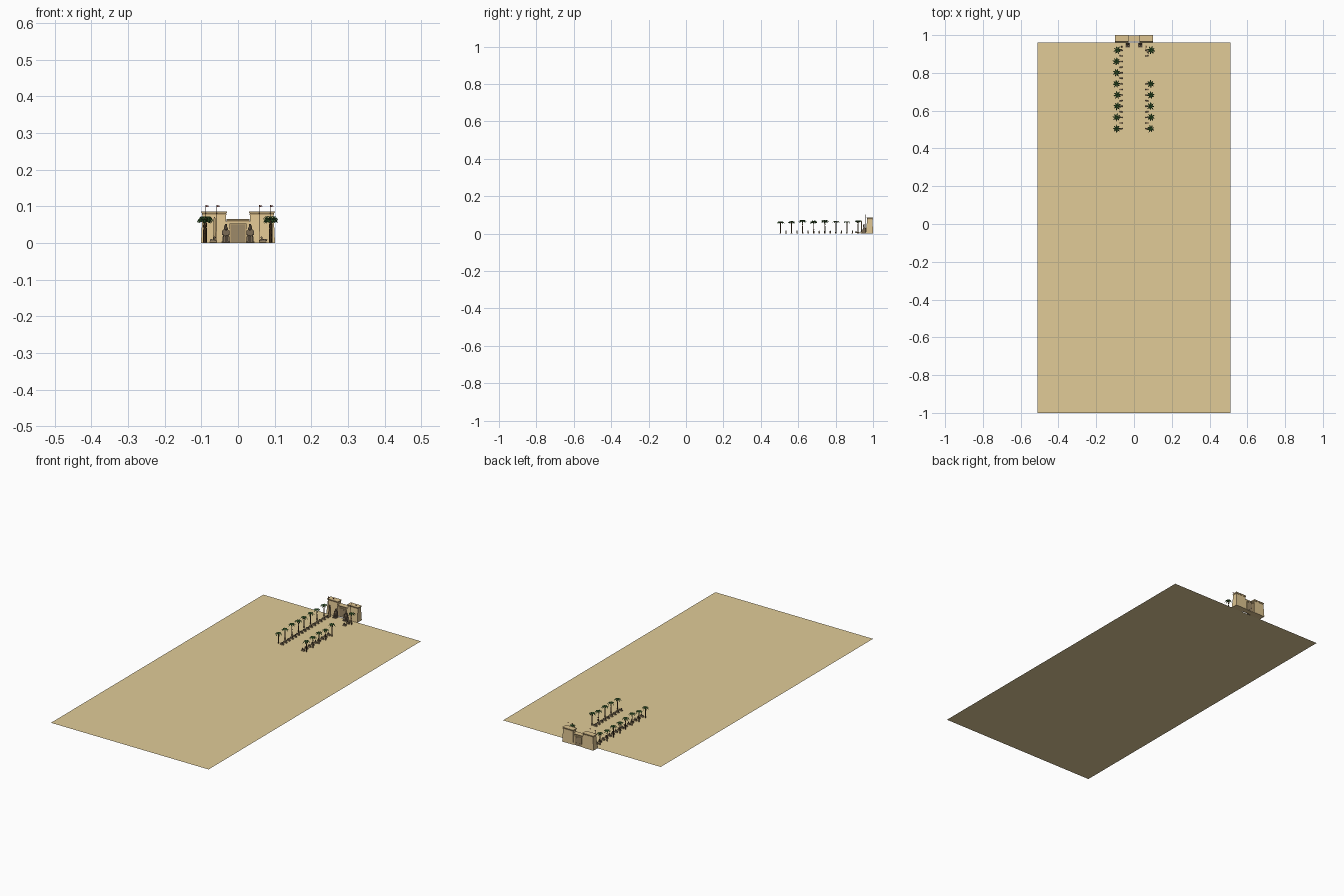
import bpy, bmesh, math, random
from mathutils import Vector, Matrix

if "Cube" in bpy.data.objects:
    bpy.data.objects.remove(bpy.data.objects["Cube"])

random.seed(4)

def mat(name, r, g, b):
    m = bpy.data.materials.new(name)
    m.diffuse_color = (*[(c / 255) ** 2.2 for c in (r, g, b)], 1)
    m.use_nodes = True
    m.node_tree.nodes["Principled BSDF"].inputs["Base Color"].default_value = m.diffuse_color
    return m

SAND = mat("sand", 224, 202, 150)
LIME = mat("limestone", 220, 194, 143)
TRIM = mat("trim stone", 184, 158, 114)
STATUE = mat("dark statue stone", 122, 106, 86)
DOOR = mat("door wood", 156, 136, 104)
BARK = mat("palm bark", 104, 80, 54)
LEAF = mat("palm leaf", 66, 108, 56)
POLE = mat("pole wood", 92, 70, 50)
FLAG = mat("flag cloth", 130, 60, 48)
G = .0006   # parts rest just above the floor sheet

def frustum(bm, x, y, z0, z1, b, t, off=(0, 0)):
    """Tapered block: half sizes b at z0 and t at z1, top shifted by off."""
    rings = []
    for z, (hx, hy), (ox, oy) in ((z0, b, (0, 0)), (z1, t, off)):
        rings.append([bm.verts.new((x + ox + sx * hx, y + oy + sy * hy, z))
                      for sx, sy in ((-1, -1), (1, -1), (1, 1), (-1, 1))])
    lo, hi = rings
    bm.faces.new(lo[::-1])
    bm.faces.new(hi)
    for i in range(4):
        j = (i + 1) % 4
        bm.faces.new((lo[i], lo[j], hi[j], hi[i]))

def box(bm, x, y, z0, z1, hx, hy):
    frustum(bm, x, y, z0, z1, (hx, hy), (hx, hy))

def cone(bm, x, y, z0, z1, r0, r1, n=8):
    bmesh.ops.create_cone(bm, cap_ends=True, segments=n, radius1=r0, radius2=r1, depth=z1 - z0,
                          matrix=Matrix.Translation((x, y, (z0 + z1) / 2)))

def ball(bm, c, s):
    bmesh.ops.create_icosphere(bm, subdivisions=2, radius=1,
                               matrix=Matrix.Translation(c) @ Matrix.Diagonal((*s, 1)))

def finish(name, bm, material, smooth=False):
    me = bpy.data.meshes.new(name)
    bm.to_mesh(me)
    bm.free()
    me.materials.append(material)
    if smooth:
        me.shade_smooth()
    ob = bpy.data.objects.new(name, me)
    bpy.context.collection.objects.link(ob)
    return ob

# desert floor
bm = bmesh.new()
bm.faces.new([bm.verts.new(p) for p in ((-.51, -1, 0), (.51, -1, 0), (.51, .962, 0), (-.51, .962, 0))])
finish("desert_floor", bm, SAND)

# low sand drift covering part of the right row
bm = bmesh.new()
bmesh.ops.create_circle(bm, cap_ends=True, segments=32, radius=.035,
                        matrix=Matrix.Translation((.083, .838, .0015)))
top = bmesh.ops.inset_region(bm, faces=bm.faces[:], thickness=.012)
for f in bm.faces:
    if len(f.verts) > 4:
        bmesh.ops.translate(bm, verts=f.verts[:], vec=(0, 0, .001))
finish("sand_drift", bm, SAND, True)

# pylon towers with battered walls, and the lower gate between them
walls, trim = bmesh.new(), bmesh.new()
for s in (-1, 1):
    frustum(walls, s * .065, .98, 0, .077, (.036, .020), (.032, .014), (0, .003))
    box(trim, s * .065, .983, .0765, .0785, .0335, .0155)                        # roll moulding
    frustum(trim, s * .065, .983, .0785, .083, (.032, .014), (.035, .0165))      # flared cornice
    box(walls, s * .065, .983, .083, .085, .0355, .017)
frustum(walls, 0, .982, 0, .058, (.031, .014), (.033, .012))
box(trim, 0, .982, .0575, .0592, .032, .0135)
frustum(trim, 0, .982, .0592, .0635, (.032, .012), (.032, .0145))
box(walls, 0, .982, .0635, .065, .032, .015)
# door jambs and lintel, front and back
for y in (.967, .9965):
    for s in (-1, 1):
        box(trim, s * .0205, y, G, .053, .002, .0018)
    box(trim, 0, y, .050, .0535, .0225, .0018)
finish("pylon_walls", walls, LIME)
finish("pylon_trim", trim, TRIM)

# double doors with raised panels
bm = bmesh.new()
for y in (.967, .9965):
    for s in (-1, 1):
        box(bm, s * .0094, y, G, .050, .0091, .0012)
        for k in range(3):
            box(bm, s * .0094, y, .005 + k * .015, .016 + k * .015, .006, .0017)
finish("gate_doors", bm, DOOR)

# flag poles with pennants
poles, flags = bmesh.new(), bmesh.new()
for x in (-.088, -.058, .058, .088):
    cone(poles, x, .9605, G, .103, .0011, .0008, 6)
    v = [flags.verts.new((x + dx, .9605, z)) for dx, z in ((0, .103), (0, .097), (.011, .1005))]
    flags.faces.new(v)
finish("flag_poles", poles, POLE)
finish("pennants", flags, FLAG)

# seated colossi flanking the gate
bm = bmesh.new()
for s in (-1, 1):
    x, y = s * .033, .947
    box(bm, x, y, G, .004, .0115, .0125)                               # plinth
    box(bm, x, y + .004, .004, .018, .0095, .0075)                     # throne
    box(bm, x, y + .010, .018, .030, .0075, .0015)                     # throne back
    frustum(bm, x, y + .005, .018, .034, (.006, .004), (.0085, .004))  # torso
    for k in (-1, 1):
        box(bm, x + k * .0035, y - .002, .0165, .021, .0028, .0075)    # thigh
        frustum(bm, x + k * .0035, y - .007, .004, .0185, (.0024, .0025), (.0028, .0025))
        box(bm, x + k * .0035, y - .0095, .004, .006, .0024, .0025)    # foot
        frustum(bm, x + k * .0082, y + .003, .021, .0335, (.0018, .0025), (.002, .003))
        box(bm, x + k * .0068, y - .001, .0205, .023, .0017, .006)     # forearm
    ball(bm, (x, y + .003, .0385), (.0036, .0038, .0045))              # head
    frustum(bm, x, y + .0055, .032, .042, (.0075, .0025), (.0045, .003))  # headcloth
    cone(bm, x, y + .004, .041, .051, .0042, .0024)                    # crown
    box(bm, x, y - .001, .0325, .0355, .0009, .0009)                   # beard
finish("seated_statues", bm, STATUE)

# standing obelisk on the left, broken one on the right
bm = bmesh.new()
box(bm, -.064, .938, G, .005, .006, .006)
frustum(bm, -.064, .938, .005, .066, (.0038, .0038), (.0026, .0026))
frustum(bm, -.064, .938, .066, .072, (.0026, .0026), (.0001, .0001))
box(bm, .064, .938, G, .005, .006, .006)
frustum(bm, .064, .938, .005, .011, (.0038, .0038), (.0036, .0036), (.0005, 0))
finish("obelisks", bm, TRIM)
bm = bmesh.new()
frustum(bm, 0, 0, 0, .026, (.0035, .0035), (.0028, .0028))
frustum(bm, 0, 0, .026, .032, (.0028, .0028), (.0001, .0001))
fallen = finish("fallen_obelisk", bm, TRIM)
fallen.rotation_euler = (0, math.radians(82), math.radians(-50))
fallen.location = (.060, .926, .0045)

# avenue of sphinxes facing the path
bases, bodies = bmesh.new(), bmesh.new()
for s in (-1, 1):
    for i in range(15):
        y = .505 + i * .0296
        if s > 0 and .77 < y < .885:
            continue
        x = s * .0675
        box(bases, x, y, G, .004, .010, .0042)
        box(bodies, x + s * .002, y, .004, .0095, .007, .0028)              # body
        frustum(bodies, x + s * .006, y, .004, .0105, (.003, .0036), (.002, .0028))
        for k in (-1, 1):
            box(bodies, x - s * .006, y + k * .002, .004, .006, .0035, .001)  # paws
        frustum(bodies, x - s * .003, y, .008, .0135, (.0025, .003), (.002, .0022))
        ball(bodies, (x - s * .004, y, .0145), (.0022, .0022, .0026))       # head
        frustum(bodies, x - s * .003, y, .011, .017, (.0018, .0034), (.0016, .002))
finish("sphinx_plinths", bases, TRIM)
finish("sphinxes", bodies, STATUE)

# palm rows
def frond(bm, top, ang, length, rise):
    d = Vector((math.cos(ang), math.sin(ang), 0))
    n = Vector((-d.y, d.x, 0))
    prev = None
    for t, w in ((0, .0012), (.3, .0036), (.65, .0034), (1, .0004)):
        c = top + d * length * t + Vector((0, 0, rise * math.sin(t * 2.2) - .014 * t * t))
        row = [bm.verts.new(c + n * w - Vector((0, 0, w * .5))), bm.verts.new(c),
               bm.verts.new(c - n * w - Vector((0, 0, w * .5)))]
        if prev:
            for a in (0, 1):
                bm.faces.new((prev[a], prev[a + 1], row[a + 1], row[a]))
        prev = row

trunks, fronds = bmesh.new(), bmesh.new()
for s in (-1, 1):
    for i in range(8):
        y = .505 + i * .0593
        if s > 0 and .77 < y < .9:
            continue
        x = s * .09 + random.uniform(-.003, .003)
        h = random.uniform(.059, .070)
        for k in range(5):                                      # ringed trunk
            cone(trunks, x, y, max(G, h * k / 5), h * (k + 1) / 5, .0026 - k * .0002, .0031 - k * .0002, 7)
        top, a0 = Vector((x, y, h)), random.uniform(0, 6)
        for k in range(8):
            frond(fronds, top, a0 + k * math.tau / 8, random.uniform(.020, .023), .009)
finish("palm_trunks", trunks, BARK)
finish("palm_fronds", fronds, LEAF)
